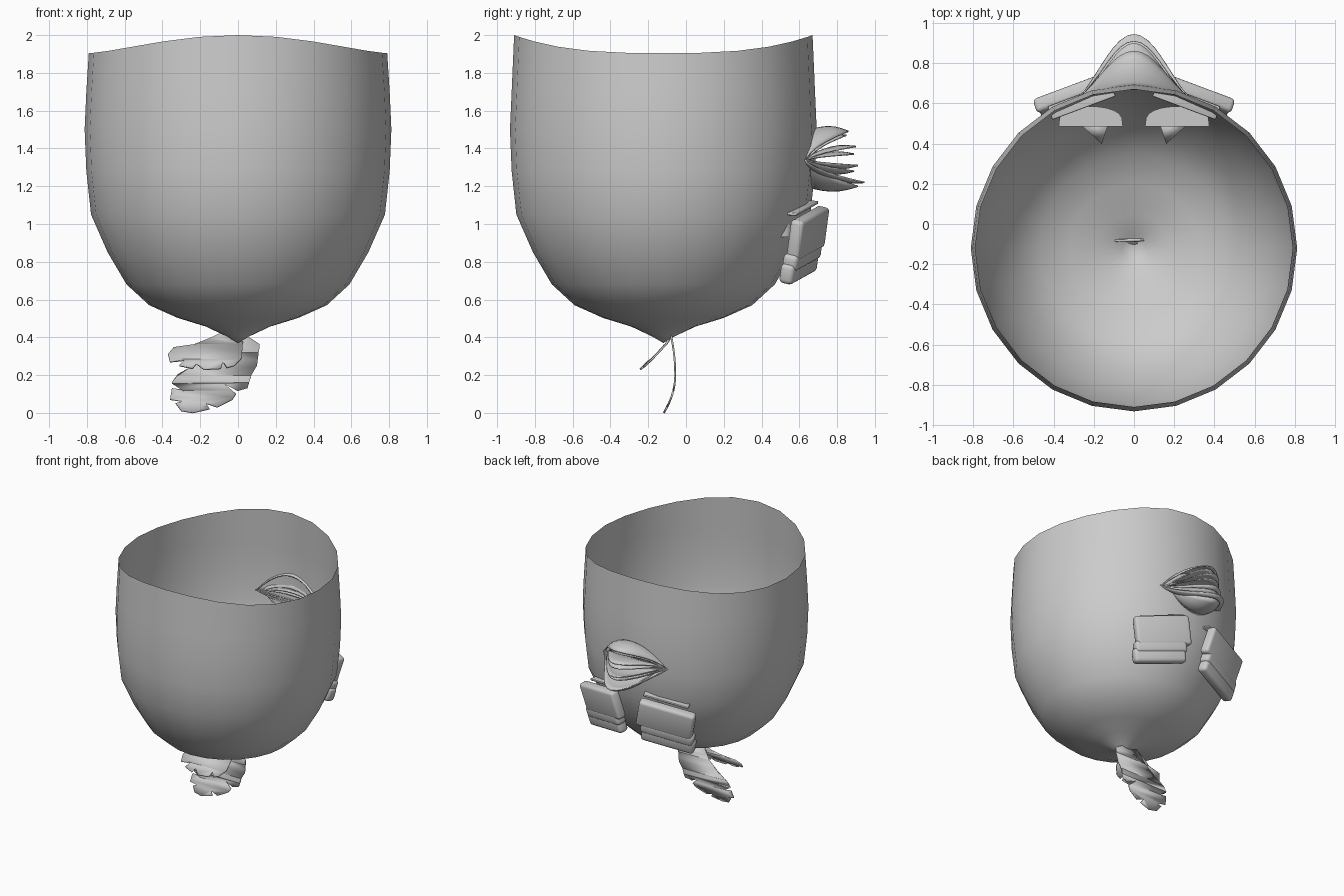
import bpy, bmesh, math
from mathutils import Matrix, Vector

if "Cube" in bpy.data.objects:
    bpy.data.objects.remove(bpy.data.objects["Cube"])

def finish(name, bm, angle=40, thick=0, mirror=False):
    me = bpy.data.meshes.new(name)
    bmesh.ops.recalc_face_normals(bm, faces=bm.faces)
    bm.to_mesh(me)
    bm.free()
    ob = bpy.data.objects.new(name, me)
    bpy.context.collection.objects.link(ob)
    bpy.context.view_layer.objects.active = ob
    ob.select_set(True)
    bpy.ops.object.shade_smooth_by_angle(angle=math.radians(angle))
    ob.select_set(False)
    if mirror:
        ob.modifiers.new("Mirror", 'MIRROR').use_mirror_merge = False
    if thick:
        s = ob.modifiers.new("Thickness", 'SOLIDIFY')
        s.thickness, s.offset = thick, 0
    return ob

def loft(bm, rows, closed=False):
    vs = [[bm.verts.new(p) for p in r] for r in rows]
    n = len(rows[0])
    for a, b in zip(vs, vs[1:]):
        for i in range(n if closed else n - 1):
            j = (i + 1) % n
            bm.faces.new((a[i], a[j], b[j], b[i]))
    return vs

# open bowl with a rim that rises at front and back
SIDES, CY = 24, -0.12
profile = [(0.79, 1.905), (0.803, 1.7), (0.812, 1.5), (0.803, 1.28), (0.778, 1.05), (0.69, 0.85),
           (0.59, 0.68), (0.47, 0.57), (0.32, 0.503), (0.17, 0.457), (0.06, 0.405)]
rows = []
for k, (r, z) in enumerate(profile):
    row = []
    for i in range(SIDES):
        t = 2 * math.pi * i / SIDES
        lift = 0.095 * abs(math.cos(t)) ** 3 if k == 0 else 0
        row.append((r * math.sin(t), CY - r * math.cos(t), z + lift))
    rows.append(row)
bm = bmesh.new()
last = loft(bm, rows, True)[-1]
tip = bm.verts.new((0, CY, 0.37))
for i in range(SIDES):
    bm.faces.new((last[i], last[(i + 1) % SIDES], tip))
finish("bowl", bm, 60)

# hanging leaves: notched outlines cut into strips and bent along z
def leaf(name, outline, bend):
    bm = bmesh.new()
    bm.faces.new([bm.verts.new((x, 0, z)) for x, z in outline])
    for k in range(1, 12):
        bmesh.ops.bisect_plane(bm, geom=bm.verts[:] + bm.edges[:] + bm.faces[:],
                               plane_co=(0, 0, k * 0.04), plane_no=(0, 0, 1))
    bmesh.ops.triangulate(bm, faces=bm.faces[:])
    for v in bm.verts:
        v.co.y = bend(v.co.x, v.co.z)
    finish(name, bm, 60, 0.01)

leaf("large_leaf",
     [(-0.09, 0.43), (0.03, 0.42), (0.115, 0.36), (0.1, 0.25), (0.07, 0.2), (0.05, 0.13), (0, 0.12),
      (-0.07, 0.15), (-0.01, 0.1), (-0.03, 0.07), (-0.11, 0.03), (-0.17, 0.05), (-0.15, 0.02),
      (-0.24, 0), (-0.3, 0.01), (-0.33, 0.05), (-0.29, 0.06), (-0.36, 0.07), (-0.35, 0.13),
      (-0.29, 0.12), (-0.35, 0.16), (-0.32, 0.2), (-0.24, 0.25), (-0.16, 0.32)],
     lambda x, z: -0.057 - 1.5 * max(0, 0.2 - z) ** 2 - 0.5 * max(0, z - 0.2) ** 2)
leaf("small_leaf",
     [(-0.1, 0.42), (0.0, 0.42), (0.025, 0.37), (0.02, 0.29), (-0.02, 0.25), (-0.06, 0.24),
      (-0.08, 0.27), (-0.09, 0.235), (-0.18, 0.23), (-0.22, 0.26), (-0.24, 0.235), (-0.31, 0.25),
      (-0.28, 0.28), (-0.36, 0.27), (-0.37, 0.31), (-0.34, 0.345), (-0.23, 0.36), (-0.16, 0.39)],
     lambda x, z: -0.085 - 0.95 * max(0, 0.385 - z) + 0.06 * math.sin(8 * x) * (0.42 - z))

# layered pointed petals fanned out on the back wall
petals = [(0.85, 1.49, 1.5, 0.27), (0.84, 1.47, 1.40, 0.23), (0.89, 1.41, 1.37, 0.24),
          (0.88, 1.37, 1.35, 0.25), (0.90, 1.31, 1.31, 0.26), (0.88, 1.28, 1.29, 0.27),
          (0.935, 1.22, 1.27, 0.28), (0.90, 1.2, 1.19, 0.22)]
for n, (ty, tz, bz, w) in enumerate(petals):
    bm, mid, rows = bmesh.new(), 1.34, []
    for s in range(6):
        f, row = s / 5, []
        for i in range(17):
            u = -1 + i / 8
            arch = 1 - u * u
            y0 = CY + math.sqrt(0.79 ** 2 - (w * u) ** 2)
            y1 = y0 + 0.01 + (ty - 0.67) * (0.5 + 0.5 * math.cos(math.pi * u)) ** 0.75
            z = mid + ((bz - mid) * (1 - f) + (tz - mid) * f) * arch
            z += 0.02 * math.sin(math.pi * f) * arch * (1 if n < 4 else -1)
            row.append((w * u, y0 + (y1 - y0) * f, z))
        rows.append(row)
    loft(bm, rows)
    finish(f"petal_{n + 1}", bm, 60, 0.008)

# pairs of tilted pouches hugging the back wall
def pouch(name, loc, size, bevel, tilt=-12):
    bm = bmesh.new()
    bmesh.ops.create_cube(bm, size=1)
    bmesh.ops.scale(bm, vec=size, verts=bm.verts)
    bmesh.ops.bevel(bm, geom=bm.edges[:], offset=bevel, segments=3, profile=0.5, affect='EDGES')
    rot = (Matrix.Rotation(math.radians(-20.5), 4, 'Z') @ Matrix.Rotation(math.radians(11), 4, 'Y')
           @ Matrix.Rotation(math.radians(tilt), 4, 'X'))
    bm.transform(Matrix.Translation(loc) @ rot)
    finish(name, bm, 40, 0, True)

pouch("pouch_upper", (0.278, 0.645, 0.95), (0.42, 0.075, 0.22), 0.022)
pouch("pouch_middle", (0.272, 0.615, 0.83), (0.40, 0.085, 0.09), 0.025)
pouch("pouch_lower", (0.268, 0.598, 0.77), (0.40, 0.08, 0.11), 0.025)
pouch("pouch_flap", (0.26, 0.61, 1.085), (0.34, 0.07, 0.016), 0.005, -5)

# rounded pouch backs and spikes poking inside the bowl
bm = bmesh.new()
arc = [(0.215 + 0.16 * math.cos(a), 0.485 + 0.1 * math.sin(a) ** 0.6)
       for a in [math.pi * i / 12 for i in range(12)] + [math.pi - 1e-6]]
loft(bm, [[(x, y, z) for x, y in arc] for z in (0.93, 1.0)])
bm.faces.new([bm.verts.new((x, y, 1.0)) for x, y in arc])
bmesh.ops.remove_doubles(bm, verts=bm.verts, dist=0.0005)
finish("pouch_back", bm, 40, 0, True)
bm = bmesh.new()
bm.faces.new([bm.verts.new(p) for p in ((0.26, 0.49, 0.95), (0.13, 0.49, 0.97), (0.16, 0.4, 0.93))])
finish("spike", bm, 40, 0.006, True)
